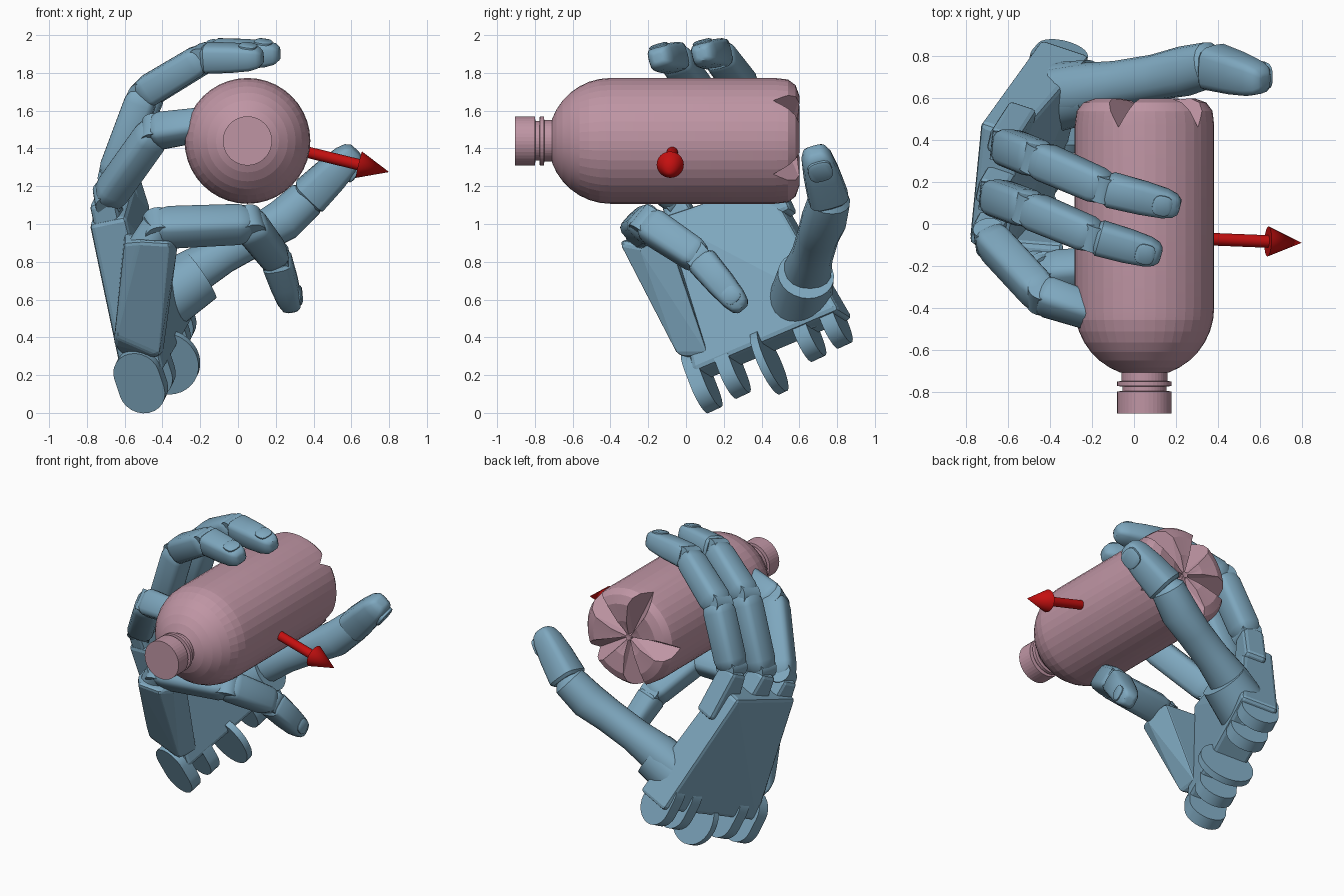
import bpy, bmesh, math
from mathutils import Vector as V

if "Cube" in bpy.data.objects:
    bpy.data.objects.remove(bpy.data.objects["Cube"])

def material(name, col):
    m = bpy.data.materials.new(name)
    m.diffuse_color = (*col, 1)
    m.use_nodes = True
    m.node_tree.nodes["Principled BSDF"].inputs["Base Color"].default_value = m.diffuse_color
    return m

BLUE = material("hand_blue", (0.21, 0.39, 0.52))
PINK = material("bottle_pink", (0.52, 0.30, 0.37))
RED = material("arrow_red", (0.55, 0.005, 0.005))

def finish(name, bm, mat, smooth=0, bevel=0):
    bmesh.ops.recalc_face_normals(bm, faces=bm.faces[:])
    me = bpy.data.meshes.new(name)
    bm.to_mesh(me)
    bm.free()
    ob = bpy.data.objects.new(name, me)
    bpy.context.collection.objects.link(ob)
    me.materials.append(mat)
    if bevel:
        b = ob.modifiers.new("bevel", 'BEVEL')
        b.width, b.segments, b.limit_method = bevel, 2, 'ANGLE'
    if smooth:
        bpy.ops.object.select_all(action='DESELECT')
        bpy.context.view_layer.objects.active = ob
        ob.select_set(True)
        bpy.ops.object.shade_smooth_by_angle(angle=math.radians(smooth))
    return ob

def hull(name, pts, mat, bevel=0, smooth=0):
    bm = bmesh.new()
    for p in pts:
        bm.verts.new(p)
    r = bmesh.ops.convex_hull(bm, input=bm.verts[:])
    junk = {g for g in r["geom_interior"] + r["geom_unused"] if isinstance(g, bmesh.types.BMVert)}
    bmesh.ops.delete(bm, geom=list(junk), context='VERTS')
    bmesh.ops.dissolve_limit(bm, angle_limit=0.03, verts=bm.verts[:], edges=bm.edges[:])
    return finish(name, bm, mat, bevel=bevel, smooth=smooth)

def rod(name, a, b, r1, r2, mat, n=24):
    a, b = V(a), V(b)
    bm = bmesh.new()
    bmesh.ops.create_cone(bm, cap_ends=True, segments=n, radius1=r1, radius2=r2, depth=(b - a).length)
    bm.transform((b - a).to_track_quat('Z', 'Y').to_matrix().to_4x4())
    bmesh.ops.translate(bm, verts=bm.verts[:], vec=(a + b) / 2)
    return finish(name, bm, mat, smooth=35)

def loft(name, pts, radii, out, square=0.55, n=16):
    """Rounded-square tube along pts, flat side facing 'out'."""
    bm, rings = bmesh.new(), []
    pts = [V(p) for p in pts]
    power = lambda c: math.copysign(abs(c) ** square, c)
    for i, (p, r) in enumerate(zip(pts, radii)):
        d = (pts[min(i + 1, len(pts) - 1)] - pts[max(i - 1, 0)]).normalized()
        s = d.cross(V(out)).normalized()
        t = s.cross(d)
        rings.append([bm.verts.new(p + s * r * power(math.cos(2 * math.pi * k / n)) +
                      t * r * 0.95 * power(math.sin(2 * math.pi * k / n))) for k in range(n)])
    for a, b in zip(rings, rings[1:]):
        for k in range(n):
            bm.faces.new((a[k], a[(k + 1) % n], b[(k + 1) % n], b[k]))
    bm.faces.new(rings[0])
    bm.faces.new(rings[-1])
    return finish(name, bm, BLUE, smooth=35)

def segment(name, a, b, ra, rb, out, tip=False):
    a, b = V(a), V(b)
    prof = [(-.06, .6), (.02, .9), (.12, 1), (.88, 1), (.98, .9), (1.05, .6)]
    if tip:
        prof = [(.03, .85), (.08, 1), (.5, 1), (.8, .92), (.93, .76), (.99, .5), (1, .3)]
    return loft(name, [a.lerp(b, f) for f, _ in prof],
                [(ra + (rb - ra) * f) * k for f, k in prof], out)

def nail(name, a, b, r, out):
    a, b = V(a), V(b)
    d = (b - a).normalized()
    s = d.cross(V(out)).normalized()
    t = (s.cross(d) + d * 0.15).normalized()
    c = a.lerp(b, 0.77) + s.cross(d) * r * 0.8
    loft(name, [c - t * .03, c + t * .01, c + t * .016], [r * .68, r * .68, r * .55], d, 0.7)

def finger(name, joints, radii, out):
    for i in range(len(joints) - 1):
        a, b = V(joints[i]), V(joints[i + 1])
        last = i == len(joints) - 2 and len(joints) > 3
        segment(f"{name}_segment_{i}", a, b, radii[i], radii[i + 1], out, tip=last)
        s = (b - a).cross(V(out)).normalized() * radii[i] * .75
        rod(f"{name}_hinge_{i}", a - s, a + s, radii[i] * .8, radii[i] * .8, BLUE)
    if last:
        nail(f"{name}_nail", a, b, radii[-1], out)

# bottle: spun profile along y
CX, CZ = 0.05, 1.44
prof = [(0, -.905), (.13, -.905), (.13, -.80), (.105, -.797), (.105, -.776), (.13, -.774), (.13, -.752),
        (.11, -.75), (.11, -.71)]
prof += [(.333 * math.sin(a), -.40 - .33 * math.cos(a)) for a in [math.radians(20 + 10 * k) for k in range(8)]]
prof += [(.333, .47), (.325, .54), (.295, .58), (.24, .6), (.12, .59), (0, .55)]
bm = bmesh.new()
vs = [bm.verts.new((CX + r, y, CZ)) for r, y in prof]
es = [bm.edges.new(p) for p in zip(vs, vs[1:])]
bmesh.ops.spin(bm, geom=vs + es, cent=(CX, 0, CZ), axis=(0, 1, 0), angle=2 * math.pi, steps=40)
bmesh.ops.remove_doubles(bm, verts=bm.verts[:], dist=0.0005)
bottle = finish("bottle", bm, PINK, smooth=8)

# five wedge grooves in the bottle base
for k in range(5):
    a = math.radians(40 + 72 * k)
    rad, tan = V((math.cos(a), 0, math.sin(a))), V((-math.sin(a), 0, math.cos(a)))
    P = lambda r, y, t: V((CX, y, CZ)) + rad * r + tan * t
    cut = hull(f"groove_cutter_{k}", [P(.37, .455, 0), P(.37, .64, .11), P(.37, .64, -.11),
               P(.02, .52, 0), P(.02, .64, .03), P(.02, .64, -.03)], PINK)
    cut.hide_render = True
    cut.hide_viewport = True
    m = bottle.modifiers.new("groove", 'BOOLEAN')
    m.operation, m.object, m.solver = 'DIFFERENCE', cut, 'EXACT'

# arrow
tail, tip = V((0.06, -.06, 1.455)), V((0.8, -.09, 1.275))
neck = tip - (tip - tail).normalized() * 0.165
rod("arrow_shaft", tail, neck, .03, .03, RED, 20)
rod("arrow_head", neck, tip, .072, 0, RED, 24)

# palm plate: w runs little-finger side to index side, n faces the bottle
w, n = V((.21, .885, .41)).normalized(), V((.923, -.307, .19)).normalized()
u = n.cross(w).normalized()
u = u if u.z > 0 else -u
wp, wi = V((-.51, .07, .19)), V((-.33, .85, .52))
knuckles = [V((-.61, .37, 1.34)), V((-.665, .13, 1.25)), V((-.69, -.07, 1.14))]
ki, kr = V((-.63, .45, 1.21)), V((-.685, -.11, 1.02))
hull("palm", [p + n * o for p, a, b in ((wp, -.11, .12), (wi, -.12, .13), (ki, -.11, .09), (kr, -.11, .09))
              for o in (a, b)], BLUE, 0.025)

# knuckle lugs
for k, p in enumerate(knuckles):
    low = p.lerp(wp.lerp(wi, .75 - .25 * k), .35)
    hull(f"knuckle_lug_{k}", [q + w * h * a + n * o for q, h in ((p, .06), (low, .11))
                              for a in (-1, 1) for o in (-.095, .05)], BLUE, 0.025)

# little finger side plate
hull("side_plate", [(-.66, .02, .36), (-.42, -.04, .3), (-.32, -.25, .88), (-.60, -.24, .9),
                    (-.60, .12, .28), (-.40, .12, .3), (-.34, -.1, .95), (-.60, -.08, .95),
                    (-.65, -.05, .4), (-.36, -.35, .9), (-.52, -.35, .91)], BLUE, 0.02)

# wrist lugs with rounded lower ends, merging up into the palm
for k, c in enumerate([(-.5, .1, .128), (-.46, .25, .205), (-.38, .65, .4), (-.35, .79, .47)]):
    ring = [n * .125 * math.cos(t * math.pi / 12) + u * .125 * math.sin(t * math.pi / 12) for t in range(24)]
    hull(f"wrist_lug_{k}", [V(c) + q + w * s for q in ring + [r + u * .1 for r in ring]
                            for s in (-.04, .04)], BLUE, smooth=35)
rod("wrist_disc", V((-.38, .44, .27)) - w * .022, V((-.38, .44, .27)) + w * .022, .18, .18, BLUE, 32)

# thumb mount and thumb
rod("thumb_mount", (-.42, .6, .58), (-.2, .635, .73), .17, .15, BLUE)
thumb_out = (1, .2, -.8)
loft("thumb_lower", [(-.38, .62, .66), (-.25, .64, .74), (-.08, .67, .84), (.1, .7, .94), (.24, .73, 1.02),
                     (.36, .76, 1.13), (.39, .76, 1.16)],
     [.13, .13, .11, .11, .12, .11, .07], thumb_out, 0.9)
a, b = (.36, .757, 1.13), (.625, .68, 1.39)
segment("thumb_tip", a, b, .11, .085, thumb_out, tip=True)
nail("thumb_nail", a, b, .095, thumb_out)

# fingers
finger("index_finger", [knuckles[0], (-.46, .31, 1.71), (-.14, .17, 1.90), (.22, .08, 1.90)],
       [.09, .09, .083, .073], (-1, 0, 1))
finger("middle_finger", [knuckles[1], (-.50, .07, 1.69), (-.19, -.06, 1.88), (.13, -.15, 1.88)],
       [.09, .09, .083, .073], (-1, 0, 1))
finger("ring_finger", [knuckles[2], (-.44, -.34, 1.49), (-.17, -.43, 1.53)],
       [.09, .09, .08], (-1, -.6, .5))
finger("little_finger", [(-.42, -.24, .98), (.06, -.2, 1.0), (.20, .07, .82), (.29, .3, .55)],
       [.1, .095, .085, .07], (.56, -.49, .56))
rod("little_finger_root", (-.5, -.2, .85), (-.42, -.24, .99), .1, .09, BLUE)
